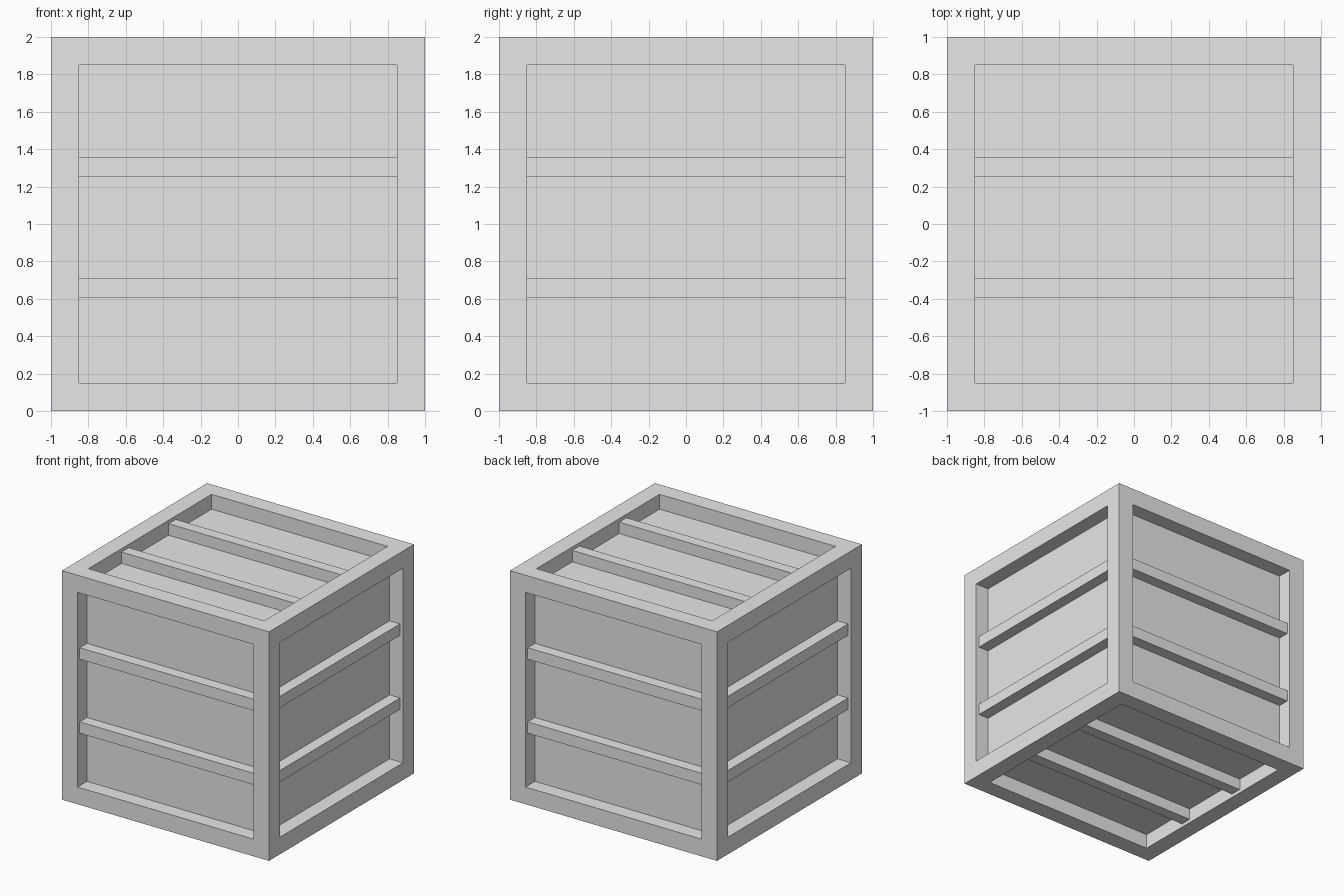
import bpy
import bmesh
from mathutils import Vector

old = bpy.data.objects.get("Cube")
if old:
    bpy.data.objects.remove(old, do_unlink=True)

HALF = 1.0        # half the crate size
BORDER = 0.15     # width of the frame around each side
DEPTH = 0.13      # recess of the panels
SLAT_GAP = 0.03   # recess of the slat fronts
SLAT = 0.1        # slat height
SLAT_CENTRES = (-0.342, 0.305)

grey = bpy.data.materials.new("plain grey")
grey.use_nodes = True
grey.diffuse_color = (0.8, 0.8, 0.8, 1)
grey.node_tree.nodes["Principled BSDF"].inputs["Base Color"].default_value = (0.8, 0.8, 0.8, 1)


def add_object(name, bm):
    mesh = bpy.data.meshes.new(name)
    bm.to_mesh(mesh)
    bm.free()
    mesh.materials.append(grey)
    obj = bpy.data.objects.new(name, mesh)
    bpy.context.collection.objects.link(obj)
    return obj


def add_box(name, centre, size):
    bm = bmesh.new()
    bmesh.ops.create_cube(bm, size=1)
    bmesh.ops.scale(bm, vec=size, verts=bm.verts)
    bmesh.ops.translate(bm, vec=centre, verts=bm.verts)
    return add_object(name, bm)


# Crate body: every side has a raised square frame around a sunken panel
bm = bmesh.new()
bmesh.ops.create_cube(bm, size=2 * HALF)
bmesh.ops.translate(bm, vec=(0, 0, HALF), verts=bm.verts)
bm.normal_update()
panels = list(bm.faces)
bmesh.ops.inset_individual(bm, faces=panels, thickness=BORDER, use_even_offset=True)
# Straight recess walls: a second ring of faces pushed inwards
for panel in panels:
    normal = panel.normal.copy()
    result = bmesh.ops.extrude_discrete_faces(bm, faces=[panel])
    floor = result["faces"][0]
    bmesh.ops.translate(bm, vec=-normal * DEPTH, verts=floor.verts)
bmesh.ops.recalc_face_normals(bm, faces=bm.faces)
add_object("crate_body", bm)

# Two slats across each side: (name, outward axis, sign, length axis, stacking axis)
SIDES = (
    ("front", 1, -1, 0, 2), ("back", 1, 1, 0, 2),
    ("right", 0, -1, 1, 2), ("left", 0, 1, 1, 2),
    ("top", 2, 1, 0, 1), ("bottom", 2, -1, 0, 1),
)
thickness = DEPTH - SLAT_GAP
for side, out, sign, along, stack in SIDES:
    for label, offset in zip(("first", "second"), SLAT_CENTRES):
        centre, size = Vector((0, 0, HALF)), Vector((0, 0, 0))
        centre[out] += sign * (HALF - SLAT_GAP - thickness / 2)
        centre[stack] += offset
        size[out] = thickness
        size[along] = 2 * (HALF - BORDER)
        size[stack] = SLAT
        add_box(f"{side}_{label}_slat", centre, size)
